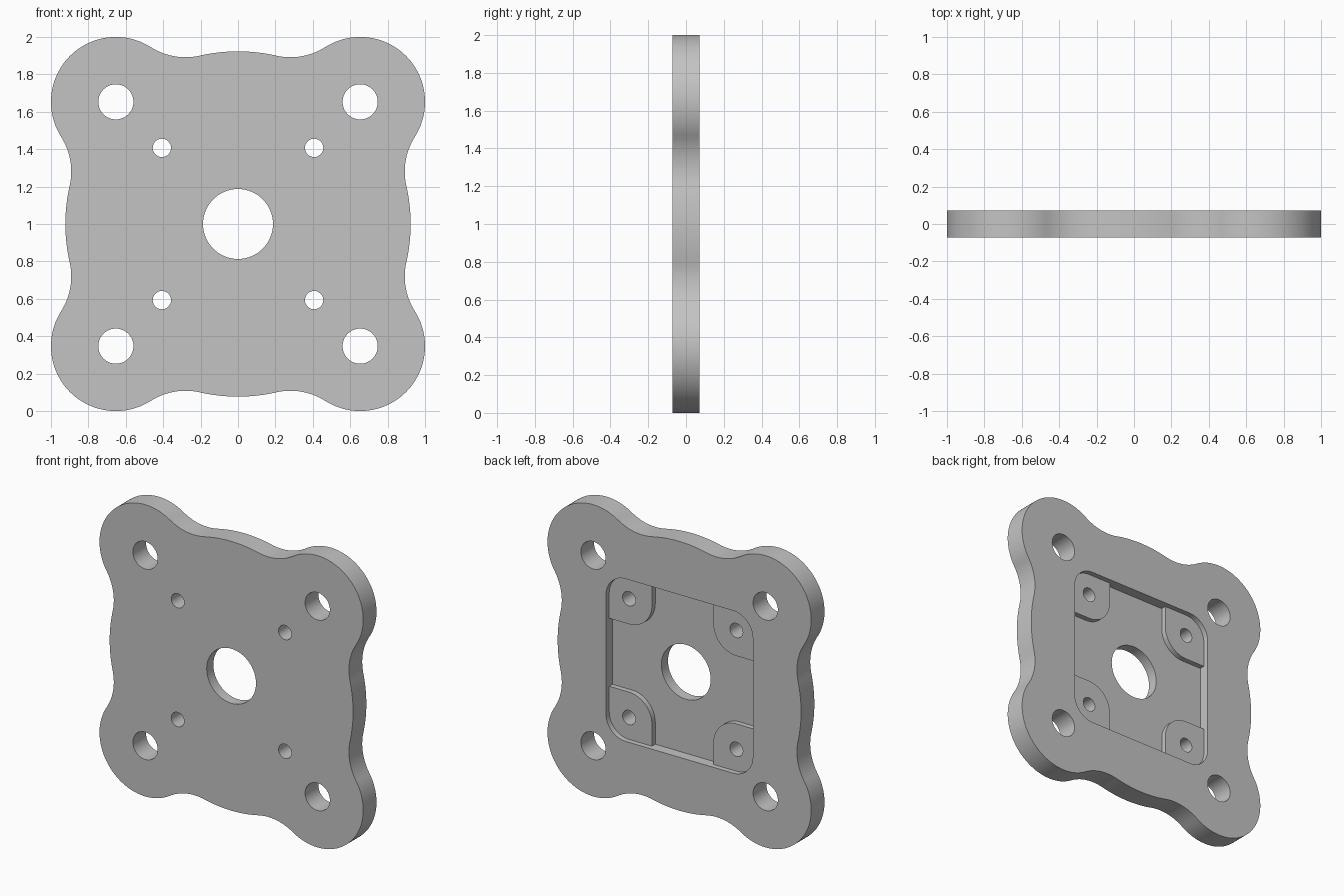
import bpy, bmesh
from math import pi, sin, cos, atan2, sqrt, hypot

if "Cube" in bpy.data.objects:
    bpy.data.objects.remove(bpy.data.objects["Cube"])

HALF = 0.072               # half the plate thickness
LOBE_R = 0.347             # corner lobes and the fillets beside them
BULGE_R = 0.923            # shallow bulge along each side
BOLT = 1 - LOBE_R          # corner bolt hole offset
PAD = 0.407                # pad screw hole offset
POCKET = 0.557             # half width of the rear pocket
SIGNS = [(sx, sz) for sx in (-1, 1) for sz in (-1, 1)]

grey = bpy.data.materials.new("plain grey")
grey.use_nodes = True
colour = (0.55, 0.55, 0.55, 1)
grey.diffuse_color = colour
grey.node_tree.nodes["Principled BSDF"].inputs["Base Color"].default_value = colour


def arc(cx, cz, r, a0, a1, n):
    """Points along an arc, leaving out the last one."""
    steps = [a0 + (a1 - a0) * i / n for i in range(n)]
    return [(cx + r * cos(a), cz + r * sin(a)) for a in steps]


def prism(name, outlines, y0, y1):
    """Extrude closed x-z outlines from y0 to y1, centred on z = 1."""
    bm = bmesh.new()
    for points in outlines:
        face = bm.faces.new([bm.verts.new((x, y0, z + 1)) for x, z in points])
        made = bmesh.ops.extrude_face_region(bm, geom=[face])["geom"]
        top = [v for v in made if isinstance(v, bmesh.types.BMVert)]
        bmesh.ops.translate(bm, verts=top, vec=(0, y1 - y0, 0))
    bmesh.ops.recalc_face_normals(bm, faces=bm.faces)
    mesh = bpy.data.meshes.new(name)
    bm.to_mesh(mesh)
    bm.free()
    mesh.materials.append(grey)
    obj = bpy.data.objects.new(name, mesh)
    bpy.context.collection.objects.link(obj)
    return obj


def plate_outline():
    """Lobed outline; each quarter is laid out along its diagonal."""
    d = BOLT * sqrt(2)
    a, b = BULGE_R + LOBE_R, 2 * LOBE_R
    fx = (a * a - b * b + d * d) / (2 * d)
    fz = sqrt(a * a - fx * fx)
    phi, lobe = atan2(fz, fx), atan2(fz, fx - d)
    quarter = arc(fx, -fz, LOBE_R, pi - phi, pi - lobe, 16)
    quarter += arc(d, 0, LOBE_R, -lobe, lobe, 48)
    quarter += arc(fx, fz, LOBE_R, lobe - pi, phi - pi, 16)
    quarter += arc(0, 0, BULGE_R, phi, pi / 2 - phi, 16)
    points = []
    for k in range(4):
        c, s = cos(pi / 4 + k * pi / 2), sin(pi / 4 + k * pi / 2)
        points += [(x * c - z * s, x * s + z * c) for x, z in quarter]
    return points


def pocket_outline():
    r = POCKET - PAD
    points = []
    for k, (sx, sz) in enumerate([(1, 1), (-1, 1), (-1, -1), (1, -1)]):
        points += arc(sx * PAD, sz * PAD, r, k * pi / 2, (k + 1) * pi / 2, 16)
        end = (k + 1) * pi / 2
        points.append((sx * PAD + r * cos(end), sz * PAD + r * sin(end)))
    return points


def pad_outline(sx, sz):
    """Square pad with its inner corner rounded around the screw hole."""
    r, outer = 0.174, POCKET + 0.013
    pts = arc(PAD, PAD, r, pi, 1.5 * pi, 16) + [(PAD, PAD - r)]
    pts += [(outer, PAD - r), (outer, outer), (PAD - r, outer)]
    return [(sx * x, sz * z) for x, z in pts]


# Plate body and the tools that shape it
plate = prism("mounting_plate", [plate_outline()], -HALF, HALF)
pocket = prism("pocket_cutter", [pocket_outline()], 0, HALF * 2)
pads = prism("corner_pads", [pad_outline(*s) for s in SIGNS], -HALF / 4, HALF / 2)
holes = [arc(0, 0, 0.187, 0, 2 * pi, 64)]
for sx, sz in SIGNS:
    holes.append(arc(sx * BOLT, sz * BOLT, 0.094, 0, 2 * pi, 48))
    holes.append(arc(sx * PAD, sz * PAD, 0.049, 0, 2 * pi, 32))
drill = prism("hole_cutter", holes, -HALF * 2, HALF * 2)

# Cut the pocket, add the pads, then drill every hole
tools = [(pocket, "DIFFERENCE"), (pads, "UNION"), (drill, "DIFFERENCE")]
for tool, operation in tools:
    tool.hide_render = True
    mod = plate.modifiers.new(tool.name, "BOOLEAN")
    mod.solver = "EXACT"
    mod.operation = operation
    mod.object = tool
evaluated = plate.evaluated_get(bpy.context.evaluated_depsgraph_get())
plate.data = bpy.data.meshes.new_from_object(evaluated)
plate.modifiers.clear()
for tool, _ in tools:
    bpy.data.objects.remove(tool)

# Smooth curved walls, crisp rims
for obj in bpy.context.selected_objects:
    obj.select_set(False)
plate.select_set(True)
bpy.context.view_layer.objects.active = plate
bpy.ops.object.shade_smooth_by_angle(angle=pi / 6)
